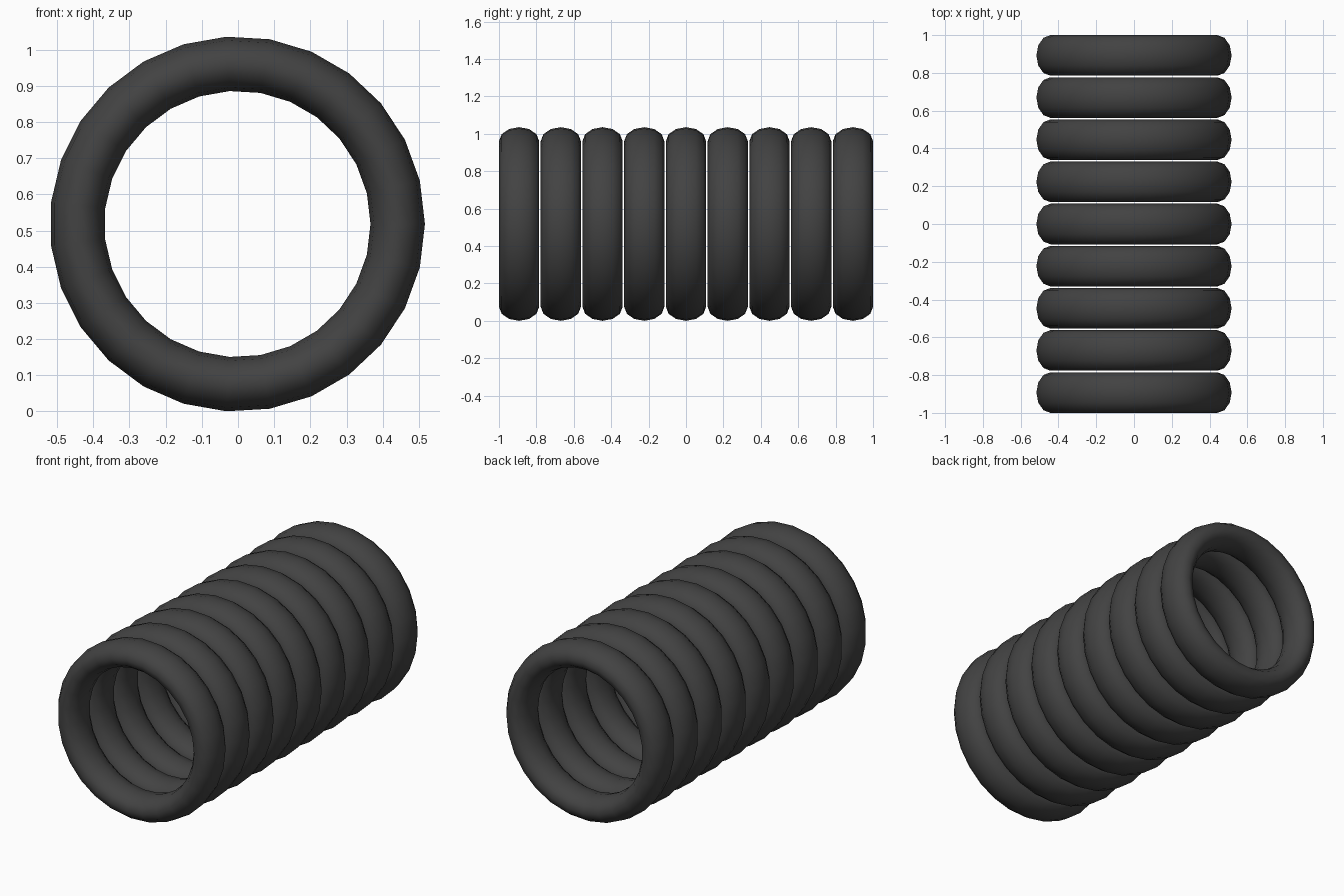
import bpy
import math

if "Cube" in bpy.data.objects:
    bpy.data.objects.remove(bpy.data.objects["Cube"])

COUNT = 9
HALF_WIDTH = 0.1075               # half of one ring along y
OUTER, INNER = 0.5185, 0.368      # ring radii
MAJOR_R = (OUTER + INNER) / 2
MINOR_R = (OUTER - INNER) / 2
STEP = 2 * (1 - HALF_WIDTH) / (COUNT - 1)

rubber = bpy.data.materials.new("dark_rubber")
rubber.diffuse_color = (0.055, 0.055, 0.055, 1)
rubber.use_nodes = True
rubber.node_tree.nodes["Principled BSDF"].inputs["Base Color"].default_value = rubber.diffuse_color


def ring(i):
    # Torus stood upright, with its tube widened along the y axis
    bpy.ops.mesh.primitive_torus_add(
        major_segments=27, minor_segments=12,
        major_radius=MAJOR_R, minor_radius=MINOR_R,
        location=(-0.0018, -1 + HALF_WIDTH + i * STEP, 0.518),
        rotation=(math.pi / 2, 0, 0))
    ob = bpy.context.object
    ob.name = f"ring_{i + 1}"
    ob.scale = (1, 1, HALF_WIDTH / MINOR_R)
    bpy.ops.object.transform_apply(location=False, rotation=True, scale=True)
    bpy.ops.object.shade_smooth()
    ob.data.materials.append(rubber)


# Row of identical rings from front to back
for i in range(COUNT):
    ring(i)
